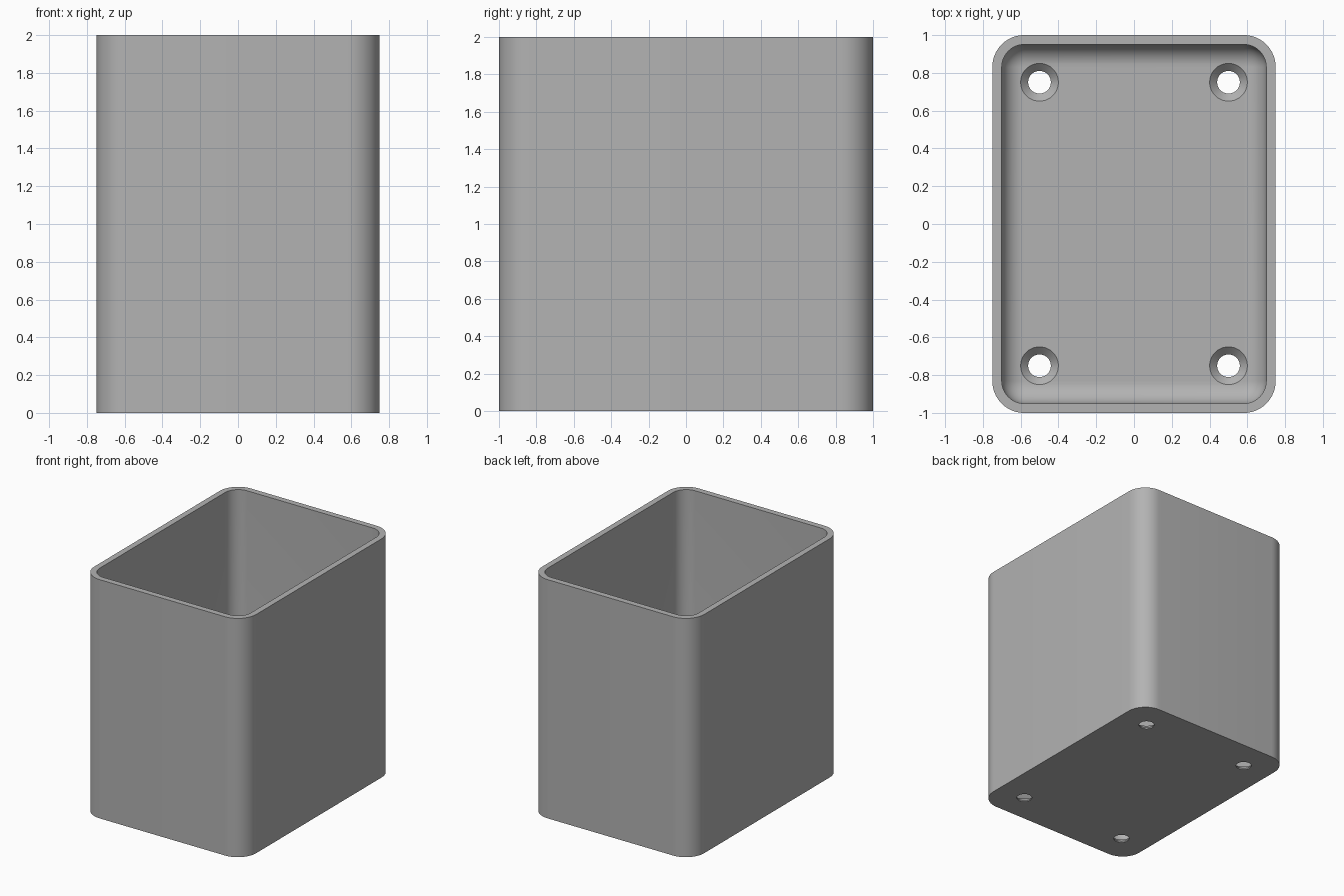
import bpy, bmesh, math

if "Cube" in bpy.data.objects:
    bpy.data.objects.remove(bpy.data.objects["Cube"])

HX, HY, HEIGHT = 0.75, 1.0, 2.0
WALL, FLOOR = 0.05, 0.05
CORNER, FILLET = 0.17, 0.115
STEPS = 12

grey = bpy.data.materials.new("plain grey")
grey.use_nodes = True
colour = (0.45, 0.45, 0.45, 1)
grey.diffuse_color = colour
grey.node_tree.nodes["Principled BSDF"].inputs["Base Color"].default_value = colour


def ring(bm, inset, z):
    """Rounded rectangle of vertices, inset from the outer wall."""
    r = CORNER - inset
    verts = []
    for q, (sx, sy) in enumerate([(1, 1), (-1, 1), (-1, -1), (1, -1)]):
        for i in range(STEPS + 1):
            a = math.pi / 2 * (q + i / STEPS)
            verts.append(bm.verts.new((sx * (HX - CORNER) + r * math.cos(a),
                                       sy * (HY - CORNER) + r * math.sin(a), z)))
    return verts


def loft(name, rings, bm):
    """Skin closed rings and cap both ends."""
    for a, b in zip(rings, rings[1:]):
        for i in range(len(a)):
            j = (i + 1) % len(a)
            bm.faces.new((a[i], a[j], b[j], b[i]))
    bm.faces.new(rings[0][::-1])
    bm.faces.new(rings[-1])
    bmesh.ops.recalc_face_normals(bm, faces=bm.faces)
    mesh = bpy.data.meshes.new(name)
    bm.to_mesh(mesh)
    bm.free()
    mesh.materials.append(grey)
    obj = bpy.data.objects.new(name, mesh)
    bpy.context.collection.objects.link(obj)
    return obj


# Open box: outer wall, rim, inner wall, then a rounded edge into the floor
bm = bmesh.new()
section = [(0, 0), (0, HEIGHT), (WALL, HEIGHT)]
for i in range(STEPS + 1):
    a = math.pi / 2 * i / STEPS
    section.append((WALL + FILLET * (1 - math.cos(a)),
                    FLOOR + FILLET * (1 - math.sin(a))))
box = loft("open_box", [ring(bm, d, z) for d, z in section], bm)

# Countersunk screw holes through the floor
hole_section = [(0.06, -0.1), (0.06, 0.01), (0.1, FLOOR), (0.1, 0.2)]
for x in (-0.5, 0.5):
    for y in (-0.75, 0.75):
        bm = bmesh.new()
        rings = [[bm.verts.new((x + r * math.cos(math.tau * i / 40),
                                y + r * math.sin(math.tau * i / 40), z))
                  for i in range(40)] for r, z in hole_section]
        cutter = loft("hole_cutter", rings, bm)
        cutter.hide_render = True
        mod = box.modifiers.new("screw_hole", 'BOOLEAN')
        mod.operation = 'DIFFERENCE'
        mod.solver = 'EXACT'
        mod.object = cutter
        bpy.context.view_layer.objects.active = box
        bpy.ops.object.modifier_apply(modifier=mod.name)
        bpy.data.objects.remove(cutter)

# Smooth rounded surfaces, sharp rims
bpy.ops.object.select_all(action='DESELECT')
box.select_set(True)
bpy.context.view_layer.objects.active = box
bpy.ops.object.shade_smooth_by_angle(angle=math.radians(30))
